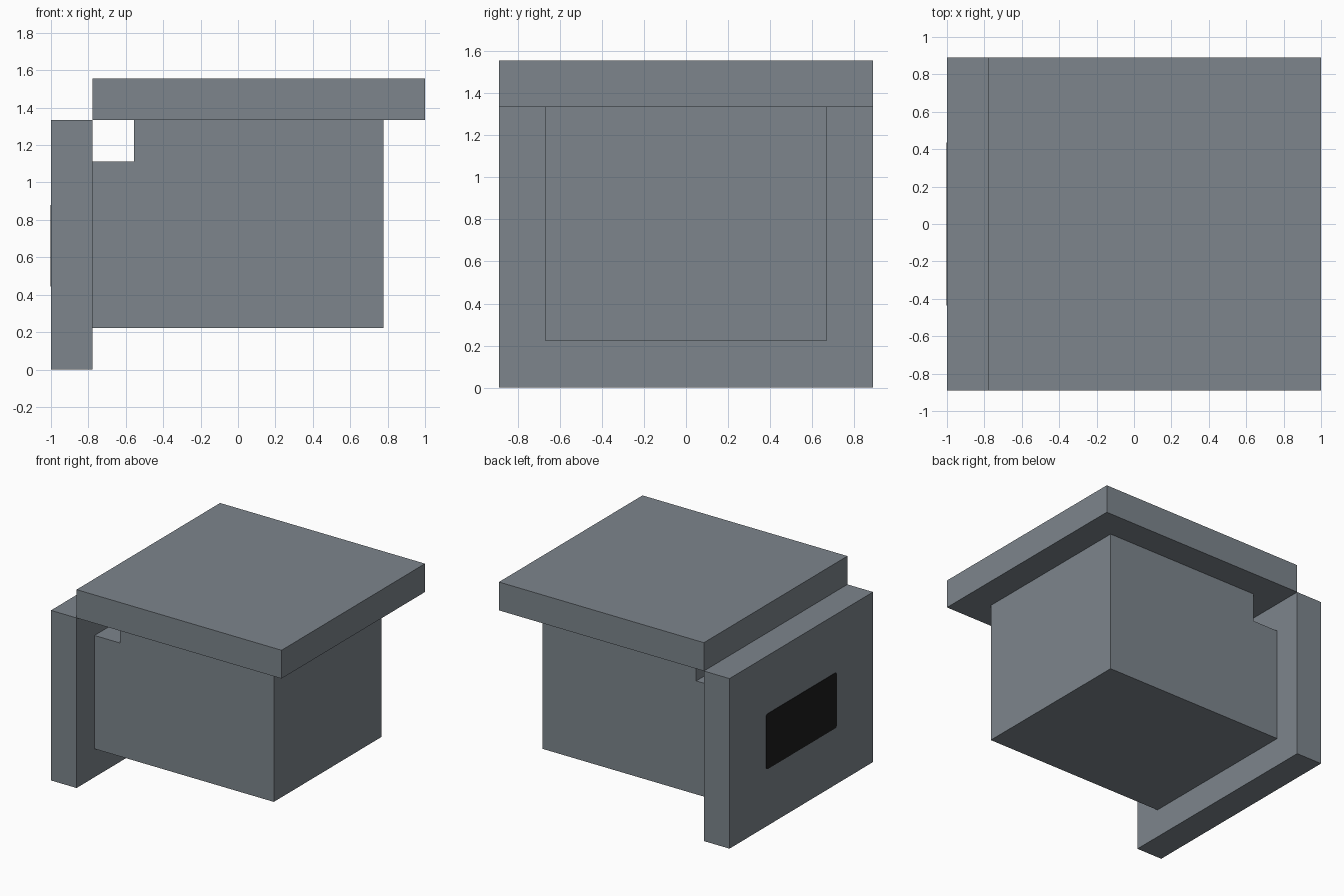
import bpy, bmesh, math

cube = bpy.data.objects.get("Cube")
if cube:
    bpy.data.objects.remove(cube, do_unlink=True)

U = 2 / 9  # module: every main dimension is a multiple of this


def material(name, rgb):
    m = bpy.data.materials.new(name)
    m.use_nodes = True
    m.diffuse_color = (*rgb, 1)
    bsdf = next(n for n in m.node_tree.nodes if n.type == 'BSDF_PRINCIPLED')
    bsdf.inputs["Base Color"].default_value = (*rgb, 1)
    bsdf.inputs["Roughness"].default_value = 0.8
    return m


grey = material("slate grey", (0.205, 0.235, 0.265))
black = material("soft black", (0.012, 0.012, 0.012))


def extrude_profile(name, points, direction, mat):
    """Closed prism: a planar outline swept along a direction."""
    bm = bmesh.new()
    face = bm.faces.new([bm.verts.new(p) for p in points])
    swept = bmesh.ops.extrude_face_region(bm, geom=[face])["geom"]
    bmesh.ops.translate(bm, vec=direction,
                        verts=[g for g in swept if isinstance(g, bmesh.types.BMVert)])
    bmesh.ops.recalc_face_normals(bm, faces=bm.faces)
    mesh = bpy.data.meshes.new(name)
    bm.to_mesh(mesh)
    bm.free()
    mesh.materials.append(mat)
    ob = bpy.data.objects.new(name, mesh)
    bpy.context.collection.objects.link(ob)
    return ob


def slab(name, x0, x1, z0, z1, half_depth):
    outline = [(x0, -half_depth, z0), (x1, -half_depth, z0),
               (x1, -half_depth, z1), (x0, -half_depth, z1)]
    return extrude_profile(name, outline, (0, 2 * half_depth, 0), grey)


# Upright end panel and overhanging top
slab("end_panel", -1, -1 + U, 0, 6 * U, 4 * U)
slab("top_slab", -1 + U, 1, 6 * U, 7 * U, 4 * U)

# Main body with a step cut along its upper edge beside the panel
step = [(-3.5, 1), (3.5, 1), (3.5, 6), (-2.5, 6), (-2.5, 5), (-3.5, 5)]
extrude_profile("body", [(x * U, -3 * U, z * U) for x, z in step],
                (0, 6 * U, 0), grey)

# Dark rounded window plate on the outer side of the end panel
hy, z0, z1, r = 0.437, 0.445, 0.879, 0.018
corners = [(hy - r, z1 - r), (-hy + r, z1 - r), (-hy + r, z0 + r), (hy - r, z0 + r)]
outline = []
for i, (cy, cz) in enumerate(corners):
    for k in range(4):
        a = math.radians(90 * i + 30 * k)
        outline.append((-1, cy + r * math.cos(a), cz + r * math.sin(a)))
extrude_profile("window_plate", outline, (-0.003, 0, 0), black)
